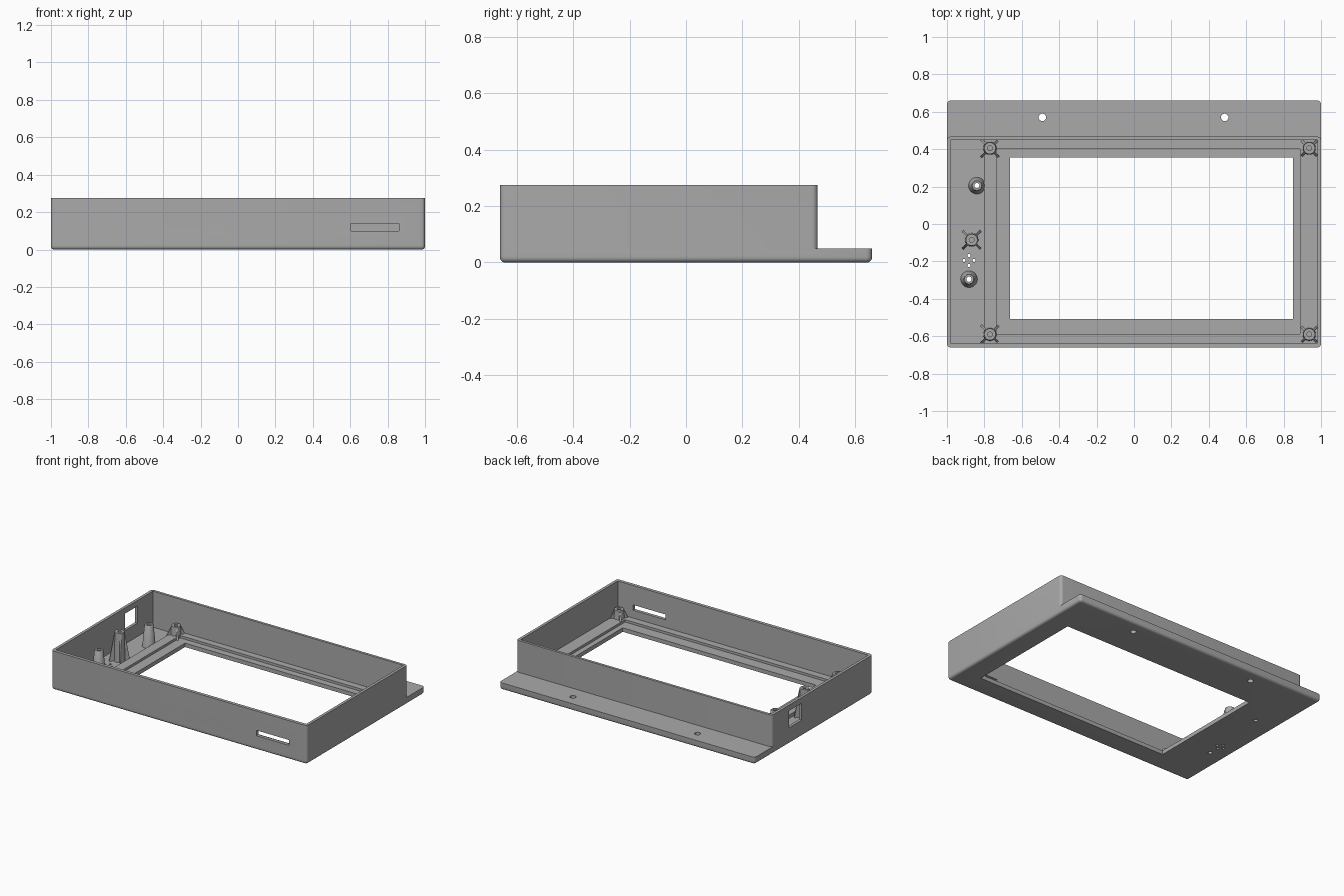
import bpy, bmesh, math
from mathutils import Matrix

cube = bpy.data.objects.get("Cube")
if cube:
    bpy.data.objects.remove(cube, do_unlink=True)

grey = bpy.data.materials.new("grey plastic")
grey.use_nodes = True
COLOUR = (0.4, 0.4, 0.4, 1)
grey.diffuse_color = COLOUR
grey.node_tree.nodes["Principled BSDF"].inputs["Base Color"].default_value = COLOUR

WALL_TOP, FLANGE_TOP = 0.275, 0.05
FLOOR, LOW_FLOOR, LIP = 0.045, 0.02, 0.028


def make(name, bm):
    bmesh.ops.recalc_face_normals(bm, faces=bm.faces)
    mesh = bpy.data.meshes.new(name)
    bm.to_mesh(mesh)
    bm.free()
    mesh.materials.append(grey)
    ob = bpy.data.objects.new(name, mesh)
    bpy.context.collection.objects.link(ob)
    return ob


def activate(ob):
    bpy.ops.object.select_all(action='DESELECT')
    ob.select_set(True)
    bpy.context.view_layer.objects.active = ob


def smooth(ob):
    activate(ob)
    bpy.ops.object.shade_smooth_by_angle(angle=math.radians(35))


def box(name, x, y, z, corner=0, bottom=0):
    """Box from ranges, with rounded upright edges and rounded bottom edge."""
    bm = bmesh.new()
    bmesh.ops.create_cube(bm, size=1)
    for v in bm.verts:
        v.co = [r[0] if c < 0 else r[1] for c, r in zip(v.co, (x, y, z))]
    if corner:
        edges = [e for e in bm.edges if abs(e.verts[0].co.z - e.verts[1].co.z) > 0.01]
        bmesh.ops.bevel(bm, geom=edges, offset=corner, segments=5, profile=0.5, affect='EDGES')
    if bottom:
        edges = [e for e in bm.edges if all(abs(v.co.z - z[0]) < 1e-5 for v in e.verts)]
        bmesh.ops.bevel(bm, geom=edges, offset=bottom, segments=5, profile=0.5, affect='EDGES')
    return make(name, bm)


def drill(x, y, radius):
    bm = bmesh.new()
    bmesh.ops.create_cone(bm, cap_ends=True, segments=24, radius1=radius, radius2=radius,
                          depth=0.3, matrix=Matrix.Translation((x, y, 0)))
    return make("drill", bm)


def boolean(target, tool, operation='DIFFERENCE'):
    activate(target)
    mod = target.modifiers.new("boolean", 'BOOLEAN')
    mod.operation, mod.solver, mod.object = operation, 'EXACT', tool
    bpy.ops.object.modifier_apply(modifier=mod.name)
    bpy.data.objects.remove(tool, do_unlink=True)


def lathe(name, x, y, profile, segments=32):
    """Closed (radius, height) profile turned around an upright axis."""
    bm = bmesh.new()
    rings = []
    for i in range(segments):
        a = math.tau * i / segments
        rings.append([bm.verts.new((x + r * math.cos(a), y + r * math.sin(a), z))
                      for r, z in profile])
    n = len(profile)
    for i in range(segments):
        a, b = rings[i], rings[(i + 1) % segments]
        for j in range(n):
            k = (j + 1) % n
            bm.faces.new((a[j], b[j], b[k], a[k]))
    ob = make(name, bm)
    smooth(ob)
    return ob


def standoff(name, x, y, base, top):
    """Screw post with four diagonal tapered ribs."""
    base -= 0.005
    lathe(name, x, y, [(0.013, base), (0.036, base), (0.031, top), (0.013, top)])
    bm = bmesh.new()
    rib_top = top - 0.012
    side = [(0.025, base), (0.068, base), (0.034, rib_top), (0.025, rib_top)]
    for i in range(4):
        turn = Matrix.Translation((x, y, 0)) @ Matrix.Rotation(math.pi * (0.25 + i / 2), 4, 'Z')
        ends = [[bm.verts.new(turn @ Matrix.Translation((r, w, z)).translation)
                 for r, z in side] for w in (-0.006, 0.006)]
        bm.faces.new(ends[0])
        bm.faces.new(ends[1])
        for j in range(4):
            k = (j + 1) % 4
            bm.faces.new((ends[0][j], ends[0][k], ends[1][k], ends[1][j]))
    make(name + "_ribs", bm)


# Base plate with rear flange, joined to the tall rim
case = box("case", (-1, 1), (-0.66, 0.66), (0, FLANGE_TOP), 0.02, 0.018)
boolean(case, box("rim", (-1, 1), (-0.66, 0.467), (0.03, WALL_TOP), 0.02), 'UNION')

# Interior, low side bay, screen recess, screen window
inner_y = (-0.637, 0.449)
boolean(case, box("cavity", (-0.98, 0.98), inner_y, (FLOOR, 0.4)))
boolean(case, box("bay", (-0.98, -0.803), inner_y, (LOW_FLOOR, 0.2)))
boolean(case, box("recess", (-0.735, 0.888), (-0.587, 0.402), (LIP, 0.2)))
boolean(case, box("window", (-0.663, 0.85), (-0.507, 0.355), (-0.1, 0.2)))

# Card slot in the front wall, socket opening in the right wall
boolean(case, box("slot", (0.605, 0.862), (-0.7, -0.6), (0.1, 0.138)))
boolean(case, box("socket", (-1.1, -0.95), (0.135, 0.275), (0.115, 0.235)))

# Mounting holes, boss holes and the vent cluster
bosses = [(-0.84, 0.205), (-0.882, -0.295)]
holes = [(-0.49, 0.57, 0.02), (0.485, 0.57, 0.02)]
holes += [(x, y, 0.014) for x, y in bosses]
holes += [(-0.882 + dx, -0.195 + dy, 0.009)
          for dx, dy in ((0.027, 0), (-0.027, 0), (0, 0.027), (0, -0.027))]
for hole in holes:
    boolean(case, drill(*hole))
smooth(case)

# Conical button bosses
for i, (x, y) in enumerate(bosses):
    lathe("button_boss_%d" % (i + 1), x, y,
          [(0.014, 0.015), (0.046, 0.015), (0.042, 0.03), (0.029, 0.168),
           (0.025, 0.173), (0.014, 0.173)])

# Ribbed standoffs: four at the screen corners, one tall in the bay
for sx, x in (("right", -0.77), ("left", 0.937)):
    for sy, y in (("front", -0.59), ("back", 0.405)):
        standoff("standoff_%s_%s" % (sy, sx), x, y, LIP, 0.107)
standoff("standoff_bay", -0.868, -0.085, LOW_FLOOR, 0.225)
